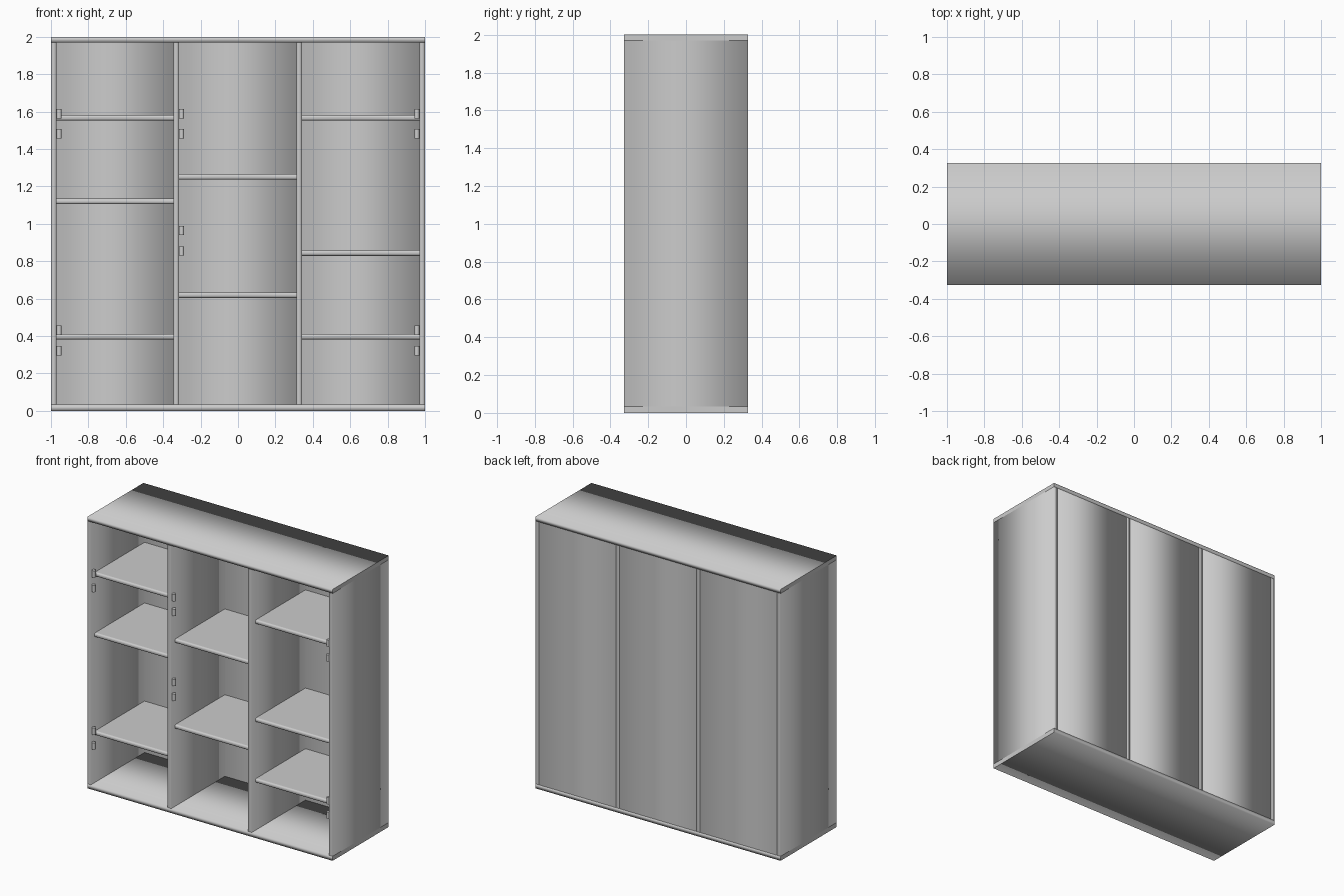
import bpy, bmesh, math
from mathutils import Vector

cube = bpy.data.objects.get("Cube")
if cube:
    bpy.data.objects.remove(cube, do_unlink=True)

grey = bpy.data.materials.new("plain_grey")
grey.use_nodes = True
grey.diffuse_color = (0.6, 0.6, 0.6, 1)
grey.node_tree.nodes["Principled BSDF"].inputs["Base Color"].default_value = (0.6, 0.6, 0.6, 1)

D = 0.327      # half depth
T = 0.03       # board thickness
FLOOR, CEIL = 0.033, 1.97
BACK = D - T   # inner face of the back boards


def finish(bm, name):
    mesh = bpy.data.meshes.new(name)
    bmesh.ops.recalc_face_normals(bm, faces=bm.faces)
    bm.to_mesh(mesh)
    bm.free()
    mesh.materials.append(grey)
    obj = bpy.data.objects.new(name, mesh)
    bpy.context.collection.objects.link(obj)
    return obj


def box(x, y, z):
    bm = bmesh.new()
    bmesh.ops.create_cube(bm, size=1)
    for v in bm.verts:
        v.co = Vector([(lo + hi) / 2 + c * (hi - lo) for c, (lo, hi) in zip(v.co, (x, y, z))])
    bm.normal_update()
    return bm


def board(name, x, y, z, axis):
    """Board smoothed around its length axis, with flat end caps."""
    bm = box(x, y, z)
    for f in bm.faces:
        f.smooth = abs(f.normal[axis]) < 0.5
    return finish(bm, name)


def shelf(name, x, top):
    """Flat shelf with a rounded front edge."""
    bm = box(x, (-D + 0.042, BACK), (top - T, top))
    front = [e for e in bm.edges if all(v.co.y < 0 for v in e.verts)
             and abs(e.verts[0].co.x - e.verts[1].co.x) > 0.1]
    made = bmesh.ops.bevel(bm, geom=front, offset=0.012, segments=4,
                           profile=0.5, affect='EDGES')
    for f in made["faces"]:
        f.smooth = abs(f.normal.x) < 0.5
    return finish(bm, name)


def hinge(name, x, z):
    """Small upright hinge barrel."""
    bm = bmesh.new()
    bmesh.ops.create_cone(bm, cap_ends=True, segments=20, radius1=0.0135,
                          radius2=0.0135, depth=0.05)
    bmesh.ops.translate(bm, verts=bm.verts, vec=(x, -D + 0.0145, z))
    bm.normal_update()
    for f in bm.faces:
        f.smooth = abs(f.normal.z) < 0.5
    return finish(bm, name)


# Outer carcass and dividers
board("top_board", (-1, 1), (-D, D), (CEIL, 2), 0)
board("bottom_board", (-1, 1), (-D, D), (0, FLOOR), 0)
uprights = {"right_side": -0.985, "right_divider": -0.33,
            "left_divider": 0.327, "left_side": 0.985}
for name, x in uprights.items():
    board(name, (x - T / 2, x + T / 2), (-D, D), (FLOOR, CEIL), 2)

# Back boards and shelves for each bay
centres = list(uprights.values())
bays = {"right": (1.582, 1.135, 0.412), "middle": (1.266, 0.634),
        "left": (1.582, 0.859, 0.412)}
for i, (bay, tops) in enumerate(bays.items()):
    span = (centres[i] + T / 2, centres[i + 1] - T / 2)
    board(bay + "_back", span, (BACK, D), (FLOOR, CEIL), 2)
    for n, top in enumerate(tops):
        shelf(f"{bay}_shelf_{n + 1}", span, top)

# Hinge pairs along the front edges
upper, centre, lower = (1.589, 1.481), (0.964, 0.855), (0.43, 0.321)
hinges = {"right": (-0.9565, upper + lower), "middle": (-0.3015, upper + centre),
          "left": (0.9565, upper + lower)}
for side, (x, heights) in hinges.items():
    for n, z in enumerate(heights):
        hinge(f"{side}_hinge_{n + 1}", x, z)
